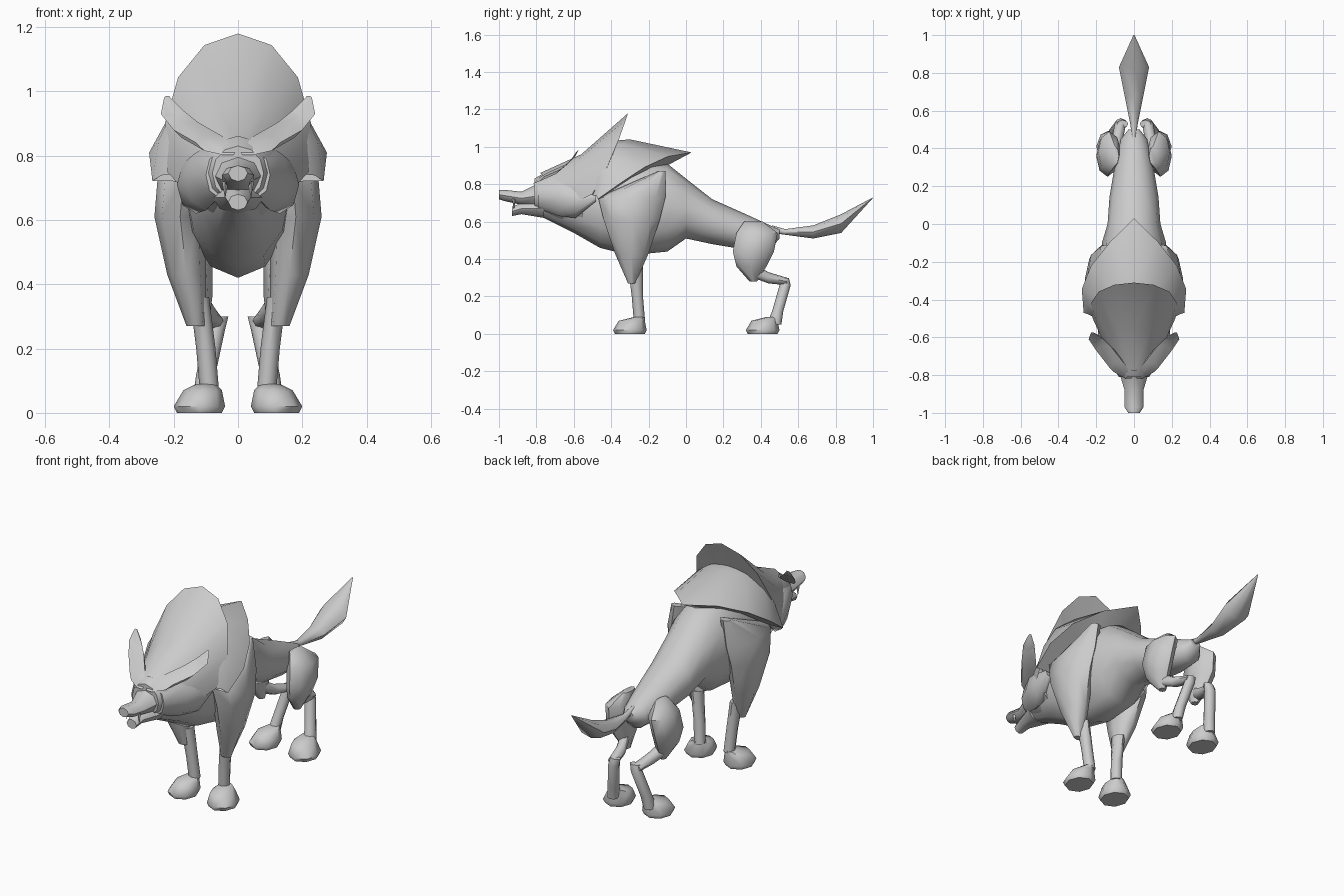
import bpy
import bmesh
from math import cos, sin, pi
from mathutils import Vector

default_cube = bpy.data.objects.get("Cube")
if default_cube:
    bpy.data.objects.remove(default_cube, do_unlink=True)

fur = bpy.data.materials.new("grey fur")
fur.use_nodes = True
fur_colour = (.6, .6, .6, 1)
fur.diffuse_color = fur_colour
fur.node_tree.nodes["Principled BSDF"].inputs["Base Color"].default_value = fur_colour

SIDEWAYS = Vector((1, 0, 0))
LENGTHWISE = Vector((0, 1, 0))
UPWARD = Vector((0, 0, 1))


def finish(name, bm, mirrored, crease_angle):
    """Turn a bmesh into a shaded object, mirrored across x when asked."""
    bmesh.ops.recalc_face_normals(bm, faces=bm.faces)
    mesh = bpy.data.meshes.new(name)
    bm.to_mesh(mesh)
    bm.free()
    mesh.materials.append(fur)
    part = bpy.data.objects.new(name, mesh)
    bpy.context.collection.objects.link(part)
    if mirrored:
        part.modifiers.new("Mirror", "MIRROR")
    bpy.ops.object.select_all(action="DESELECT")
    part.select_set(True)
    bpy.context.view_layer.objects.active = part
    bpy.ops.object.shade_smooth_by_angle(angle=crease_angle)


def bridge(bm, rings, closed):
    """Join neighbouring rings of vertices with quads."""
    for first, second in zip(rings, rings[1:]):
        count = len(first)
        for i in range(count if closed else count - 1):
            j = (i + 1) % count
            bm.faces.new((first[i], first[j], second[j], second[i]))


def joint(x, y, z, width, depth):
    """A cross-section of a limb: its centre and its two radii."""
    return Vector((x, y, z)), width, depth


def slice_at(y, width, top, low):
    """An upright cross-section of the trunk at y."""
    return joint(x=0, y=y, z=(top + low) / 2, width=width, depth=(top - low) / 2)


def loft(name, sections, sides, depth_axis, mirrored):
    """Skin a capped tube of elliptical cross-sections."""
    bm = bmesh.new()
    rings = []
    for centre, width, depth in sections:
        turns = [2 * pi * i / sides for i in range(sides)]
        rings.append([bm.verts.new(centre + SIDEWAYS * width * cos(turn)
                                   + depth_axis * depth * sin(turn))
                      for turn in turns])
    bridge(bm, rings, closed=True)
    bm.faces.new(rings[0])
    bm.faces.new(rings[-1])
    finish(name, bm, mirrored, crease_angle=.9)


def trunk(name, sections, sides):
    loft(name, sections, sides, UPWARD, mirrored=False)


def limb(name, sections, sides):
    loft(name, sections, sides, LENGTHWISE, mirrored=True)


def arch(width, top, middle, crown_y, end_y, bend=1, steps=4):
    """Half an elliptical arch that slants in y from its crown to its end."""
    points = []
    for i in range(steps + 1):
        part = i / steps
        turn = part * pi * .6
        points.append((width * sin(turn),
                       crown_y + (end_y - crown_y) * part ** bend,
                       middle + (top - middle) * cos(turn)))
    return points


def shell(name, rows):
    """Skin half rows of points, then mirror them."""
    bm = bmesh.new()
    bridge(bm, [[bm.verts.new(point) for point in row] for row in rows], closed=False)
    finish(name, bm, mirrored=True, crease_angle=.6)


# Torso, from throat to rump
trunk("torso", [
    slice_at(y=-.8, width=.05, top=.74, low=.64),
    slice_at(y=-.6, width=.13, top=.88, low=.54),
    slice_at(y=-.46, width=.16, top=.9, low=.46),
    slice_at(y=-.3, width=.17, top=.95, low=.42),
    slice_at(y=-.1, width=.17, top=.91, low=.44),
    slice_at(y=0, width=.14, top=.83, low=.51),
    slice_at(y=.14, width=.13, top=.72, low=.48),
    slice_at(y=.32, width=.1, top=.64, low=.45),
    slice_at(y=.45, width=.07, top=.58, low=.45),
    slice_at(y=.5, width=.03, top=.56, low=.51),
], sides=12)

# Head, muzzle and jaw
trunk("head", [
    slice_at(y=-.81, width=.08, top=.83, low=.66),
    slice_at(y=-.76, width=.11, top=.86, low=.64),
    slice_at(y=-.66, width=.14, top=.9, low=.59),
    slice_at(y=-.55, width=.17, top=.94, low=.55),
], sides=12)
trunk("muzzle", [
    slice_at(y=-1, width=.03, top=.77, low=.72),
    slice_at(y=-.97, width=.05, top=.77, low=.71),
    slice_at(y=-.88, width=.05, top=.76, low=.69),
    slice_at(y=-.78, width=.08, top=.81, low=.67),
], sides=8)
trunk("lower_jaw", [
    slice_at(y=-.93, width=.03, top=.68, low=.63),
    slice_at(y=-.88, width=.04, top=.7, low=.64),
    slice_at(y=-.76, width=.08, top=.72, low=.62),
], sides=8)

# Fangs
limb("fang", [
    joint(x=.04, y=-.92, z=.72, width=.01, depth=.01),
    joint(x=.04, y=-.92, z=.67, width=.001, depth=.001),
], sides=4)

# Heavy brows sweeping back into the ears
loft("brow_and_ear", [
    joint(x=.03, y=-.8, z=.82, width=.03, depth=.03),
    joint(x=.08, y=-.76, z=.84, width=.05, depth=.04),
    joint(x=.15, y=-.67, z=.88, width=.05, depth=.04),
    joint(x=.2, y=-.61, z=.93, width=.04, depth=.03),
    joint(x=.22, y=-.58, z=.98, width=.01, depth=.01),
], 6, (UPWARD + LENGTHWISE).normalized(), mirrored=True)

# Pointed cheek fur swept back along the jaw
loft("cheek_fur", [
    joint(x=.06, y=-.79, z=.74, width=.04, depth=.07),
    joint(x=.1, y=-.68, z=.73, width=.06, depth=.1),
    joint(x=.13, y=-.59, z=.71, width=.06, depth=.09),
    joint(x=.17, y=-.48, z=.73, width=.02, depth=.02),
], 8, UPWARD, mirrored=True)

# Crest flaring up behind the head, with its inner side
shell("crest", [
    arch(width=.11, top=.86, middle=.73, crown_y=-.78, end_y=-.7),
    arch(width=.18, top=.96, middle=.76, crown_y=-.56, end_y=-.6),
    arch(width=.23, top=1.18, middle=.85, crown_y=-.31, end_y=-.5, bend=2),
    arch(width=.15, top=.95, middle=.8, crown_y=-.4, end_y=-.46),
])

# Cape of fur over the shoulders, with its underside
shell("shoulder_cape", [
    arch(width=.21, top=1.03, middle=.81, crown_y=-.42, end_y=-.5),
    arch(width=.25, top=1.04, middle=.81, crown_y=-.3, end_y=-.48),
    arch(width=.28, top=.97, middle=.78, crown_y=.03, end_y=-.47),
    arch(width=.16, top=.89, middle=.76, crown_y=-.12, end_y=-.46),
])

# Front legs
limb("front_upper_leg", [
    joint(x=.15, y=-.13, z=.87, width=.03, depth=.02),
    joint(x=.17, y=-.29, z=.73, width=.08, depth=.18),
    joint(x=.18, y=-.29, z=.61, width=.08, depth=.15),
    joint(x=.16, y=-.29, z=.43, width=.06, depth=.09),
    joint(x=.13, y=-.29, z=.27, width=.03, depth=.02),
], sides=8)
limb("front_lower_leg", [
    joint(x=.12, y=-.27, z=.36, width=.03, depth=.04),
    joint(x=.1, y=-.26, z=.2, width=.03, depth=.03),
    joint(x=.09, y=-.25, z=.08, width=.03, depth=.03),
], sides=8)

# Hind legs
limb("thigh", [
    joint(x=.1, y=.36, z=.6, width=.02, depth=.05),
    joint(x=.13, y=.38, z=.54, width=.06, depth=.11),
    joint(x=.14, y=.36, z=.44, width=.06, depth=.11),
    joint(x=.13, y=.35, z=.36, width=.05, depth=.08),
    joint(x=.11, y=.36, z=.28, width=.02, depth=.02),
], sides=8)
loft("hind_shin", [
    joint(x=.12, y=.36, z=.34, width=.03, depth=.04),
    joint(x=.09, y=.44, z=.3, width=.03, depth=.03),
    joint(x=.07, y=.54, z=.28, width=.03, depth=.02),
], 8, UPWARD, mirrored=True)
limb("hock", [
    joint(x=.06, y=.53, z=.3, width=.03, depth=.02),
    joint(x=.07, y=.53, z=.26, width=.03, depth=.03),
    joint(x=.1, y=.49, z=.12, width=.03, depth=.03),
    joint(x=.11, y=.47, z=.05, width=.03, depth=.04),
], sides=8)

# Paws share one shape, set at the foot of each leg
for name, x, y in (("front_paw", .12, -.3), ("hind_paw", .12, .41)):
    limb(name, [
        joint(x=x, y=y, z=0, width=.07, depth=.08),
        joint(x=x, y=y, z=.02, width=.08, depth=.09),
        joint(x=x - .01, y=y + .01, z=.07, width=.06, depth=.07),
        joint(x=x - .02, y=y + .05, z=.09, width=.03, depth=.03),
    ], sides=8)

# Tail with a thick brush
trunk("tail", [
    slice_at(y=.46, width=.01, top=.58, low=.54),
    slice_at(y=.53, width=.02, top=.56, low=.53),
    slice_at(y=.68, width=.05, top=.58, low=.51),
    slice_at(y=.83, width=.08, top=.64, low=.54),
    slice_at(y=1, width=.003, top=.73, low=.727),
], sides=8)
